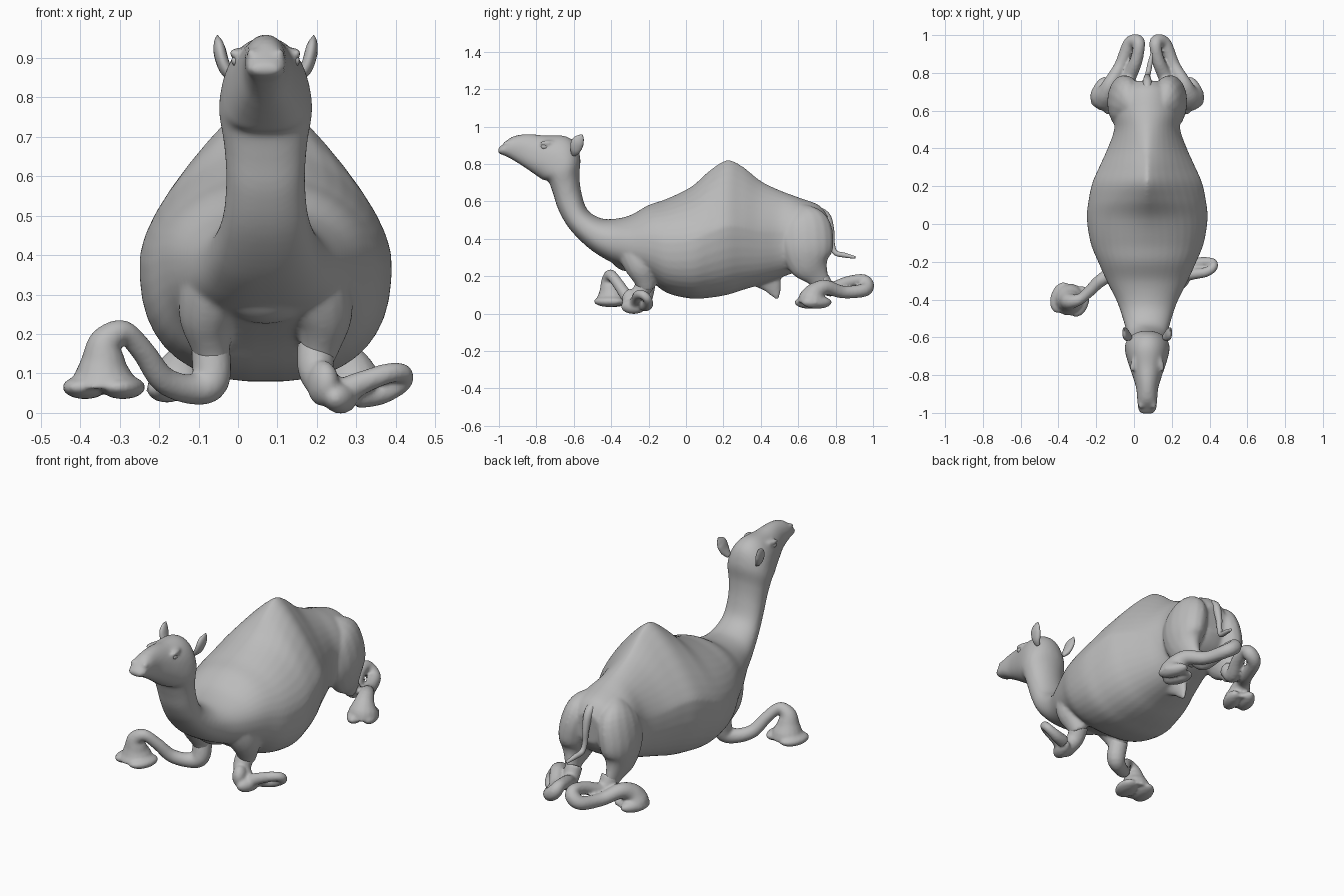
import bpy, bmesh, math
from mathutils import Vector, Matrix

if "Cube" in bpy.data.objects:
    bpy.data.objects.remove(bpy.data.objects["Cube"], do_unlink=True)

MID = 0.07          # the body axis sits slightly off centre
SIDES = (-1, 1)

hide = bpy.data.materials.new("plain grey hide")
hide.use_nodes = True
hide.diffuse_color = (0.5, 0.5, 0.5, 1)
hide.node_tree.nodes["Principled BSDF"].inputs["Base Color"].default_value = hide.diffuse_color


def resample(rows, steps=5):
    """Catmull-Rom interpolation of rows of numbers."""
    out = []
    last = len(rows) - 1
    for i in range(last):
        quad = [rows[max(i - 1, 0)], rows[i], rows[i + 1], rows[min(i + 2, last)]]
        for k in range(steps):
            t = k / steps
            out.append([b + 0.5 * t * (c - a + t * (2 * a - 5 * b + 4 * c - d + t * (3 * (b - c) + d - a)))
                        for a, b, c, d in zip(*quad)])
    out.append(list(rows[-1]))
    return out


def skin(bm, rings):
    """Bridge rings of points into a closed solid."""
    loops = [[bm.verts.new(p) for p in ring] for ring in rings]
    n = len(loops[0])
    faces = [bm.faces.new(loops[0]), bm.faces.new(loops[-1])]
    for a, b in zip(loops, loops[1:]):
        for i in range(n):
            j = (i + 1) % n
            faces.append(bm.faces.new((a[i], a[j], b[j], b[i])))
    bmesh.ops.recalc_face_normals(bm, faces=faces)


def tube(bm, rows, squash=1.0, n=16):
    """Limb along rows of x, y, z, radius; squash narrows it sideways."""
    rows = resample(rows)
    pts = [Vector(r[:3]) for r in rows]
    side, axis, rings = None, None, []
    for i, p in enumerate(pts):
        new = (pts[min(i + 1, len(pts) - 1)] - pts[max(i - 1, 0)]).normalized()
        if side is None:
            side = new.orthogonal().normalized()
        else:
            side = axis.rotation_difference(new) @ side
        axis = new
        up = axis.cross(side)
        ring = []
        for k in range(n):
            a = math.tau * k / n
            off = (side * math.cos(a) + up * math.sin(a)) * max(rows[i][3], 0.003)
            off.x *= squash
            ring.append(p + off)
        rings.append(ring)
    skin(bm, rings)


def blob(bm, centre, radii, turn=0.0):
    m = Matrix.Translation(centre) @ Matrix.Rotation(turn, 4, 'Z') @ Matrix.Diagonal((*radii, 1))
    bmesh.ops.create_uvsphere(bm, u_segments=20, v_segments=12, radius=1, matrix=m)


def finish(name, bm, voxel=None, relax=4):
    """Make the object, fusing its solids into one skin when a voxel size is given."""
    mesh = bpy.data.meshes.new(name)
    bm.to_mesh(mesh)
    bm.free()
    mesh.materials.append(hide)
    for p in mesh.polygons:
        p.use_smooth = True
    ob = bpy.data.objects.new(name, mesh)
    bpy.context.collection.objects.link(ob)
    if voxel:
        fuse = ob.modifiers.new("fuse", 'REMESH')
        fuse.mode = 'VOXEL'
        fuse.voxel_size = voxel
        fuse.use_smooth_shade = True
        soft = ob.modifiers.new("soften", 'SMOOTH')
        soft.factor = 0.5
        soft.iterations = relax


def mirrored(rows, s):
    return [(MID + s * r[0], *r[1:]) for r in rows]


# Torso, neck and head: back y, z / belly y, z / half width, from rump to nose
spine = [
    (.76, .52, .75, .36, .07), (.71, .58, .7, .29, .14), (.6, .622, .6, .23, .175),
    (.5, .66, .5, .19, .175), (.4, .71, .4, .155, .21), (.3, .79, .3, .125, .255),
    (.22, .822, .22, .1, .29), (.13, .768, .13, .085, .31), (.03, .68, .03, .08, .32),
    (-.1, .615, -.1, .11, .3), (-.2, .58, -.2, .18, .26), (-.3, .525, -.32, .24, .21),
    (-.4, .505, -.42, .285, .16), (-.47, .515, -.52, .35, .13), (-.53, .56, -.62, .45, .107),
    (-.56, .65, -.68, .55, .1), (-.57, .74, -.71, .64, .106), (-.565, .83, -.735, .705, .118),
    (-.59, .91, -.765, .715, .113), (-.65, .95, -.795, .735, .1), (-.75, .952, -.845, .77, .077),
    (-.85, .96, -.89, .8, .058), (-.93, .945, -.95, .835, .052), (-.98, .905, -.985, .85, .047),
    (-1.005, .882, -1.005, .86, .03)]
body = bmesh.new()
rings = []
for ty, tz, by, bz, w in resample(spine):
    top, low = Vector((MID, ty, tz)), Vector((MID, by, bz))
    mid, half = (top + low) / 2, (top - low) / 2
    peak = 2 - 0.8 * math.exp(-((ty - 0.26) / 0.26) ** 2)   # sharper back at the hump
    ring = []
    for k in range(40):
        a = math.tau * (k + 0.5) / 40
        c, s = math.cos(a), math.sin(a)
        e = 2 / (peak if s > 0 else 2.5)
        x = math.copysign(abs(c) ** e, c) * w
        ring.append(mid + half * math.copysign(abs(s) ** e, s) + Vector((x, 0, 0)))
    rings.append(ring)
skin(body, rings)

# Thighs, shoulders and face details blend into the body
thigh = [(.07, .6, .55, .06), (.1, .635, .47, .135), (.125, .645, .36, .145),
         (.13, .66, .27, .115), (.125, .7, .2, .065), (.115, .73, .15, .045)]
shoulder = [(.07, -.3, .44, .04), (.095, -.29, .4, .085), (.125, -.27, .33, .095),
            (.145, -.24, .25, .085), (.14, -.22, .18, .06), (.13, -.21, .13, .045)]
for s in SIDES:
    tube(body, mirrored(thigh, s), 0.6)
    tube(body, mirrored(shoulder, s), 0.9)
    blob(body, (MID + s * .07, -.735, .912), (.017, .05, .015), s * .3)      # brow
    blob(body, (MID + s * .03, -.945, .91), (.016, .035, .018), s * .3)      # nostril
    blob(body, (MID + s * .075, -.7, .8), (.03, .06, .06))                   # cheek
blob(body, (MID, -.31, .33), (.13, .1, .105))                                # breast
tube(body, [(MID, .4, .23, .1), (MID, .455, .16, .06), (MID, .49, .078, .012)], 0.5)
finish("body", body, 0.009, 6)

# Hind legs, folded back, ending in flared feet
hind = [(.11, .72, .19, .045), (.1, .77, .13, .04), (.06, .86, .165, .034), (.044, .94, .18, .032),
        (.055, .967, .155, .038), (.095, .95, .125, .036), (.14, .84, .115, .034),
        (.19, .75, .14, .04), (.212, .7, .12, .052), (.22, .68, .085, .074), (.223, .675, .05, .08)]
for s, label in zip(SIDES, ("right", "left")):
    bm = bmesh.new()
    tube(bm, mirrored(hind, s))
    for out, y in ((.185, .66), (.25, .7)):
        blob(bm, (MID + s * out, y, .06), (.042, .085, .034), s * .4)
    finish(label + "_hind_leg", bm, 0.008, 3)

# Right front leg, stretched outward in an arch
bm = bmesh.new()
tube(bm, [(-.07, -.21, .17, .05), (-.07, -.23, .08, .048), (-.12, -.26, .06, .038),
          (-.19, -.31, .085, .034), (-.24, -.36, .155, .03), (-.29, -.4, .205, .03),
          (-.335, -.41, .18, .042), (-.342, -.405, .13, .058), (-.342, -.4, .09, .078), (-.342, -.4, .06, .088)])
for x, y in ((-.388, -.39), (-.292, -.41)):
    blob(bm, (x, y, .065), (.054, .085, .03), -.3)
finish("right_front_leg", bm, 0.008, 3)

# Left front leg, curled tightly beside the chest
bm = bmesh.new()
tube(bm, [(.2, -.21, .17, .05), (.2, -.25, .1, .045), (.25, -.27, .05, .04),
          (.31, -.265, .075, .03), (.38, -.255, .1, .026), (.418, -.23, .1, .024),
          (.415, -.205, .075, .024), (.36, -.205, .05, .03), (.3, -.22, .045, .034)])
blob(bm, (.215, -.29, .075), (.038, .055, .058), .4)
blob(bm, (.26, -.28, .038), (.04, .07, .04), -.3)
finish("left_front_leg", bm, 0.008, 3)

# Tail
bm = bmesh.new()
tube(bm, [(MID, .66, .56, .025), (MID, .745, .525, .024), (MID, .775, .44, .018),
          (MID, .782, .37, .014), (.075, .8, .325, .014), (.085, .85, .312, .013), (.095, .905, .3, .007)])
finish("tail", bm)

# Ears and eyes
ear = [(.085, -.6, .85, .014), (.105, -.59, .88, .03), (.116, -.58, .915, .034),
       (.121, -.565, .94, .022), (.122, -.555, .957, .003)]
for s, label in zip(SIDES, ("right", "left")):
    bm = bmesh.new()
    tube(bm, mirrored(ear, s), 0.45)
    finish(label + "_ear", bm)
    bm = bmesh.new()
    blob(bm, (MID + s * .075, -.755, .893), (.011, .02, .014), s * .25)
    finish(label + "_eye", bm)
